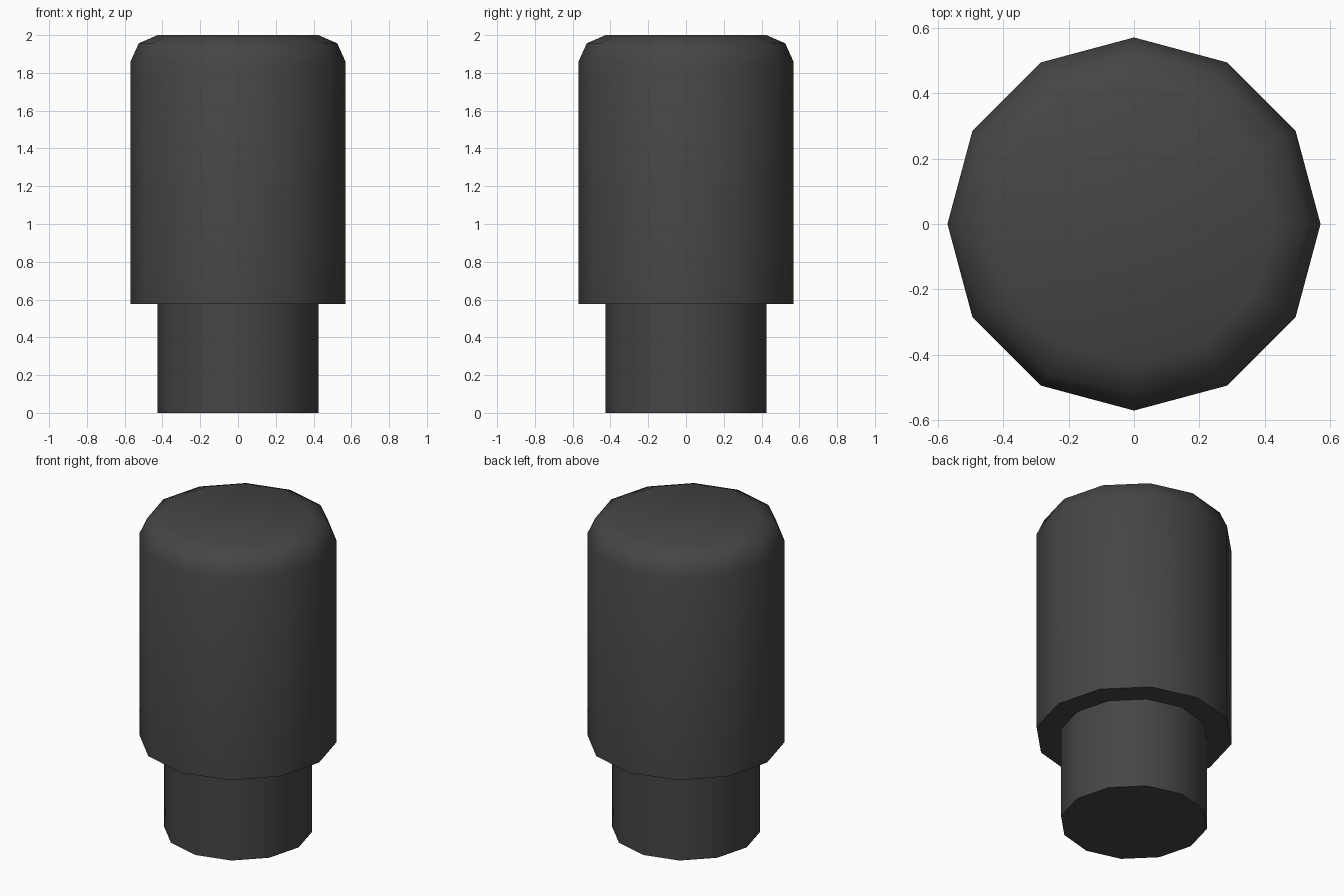
import bpy, bmesh, math

if "Cube" in bpy.data.objects:
    bpy.data.objects.remove(bpy.data.objects["Cube"])

SIDES = 12

mat = bpy.data.materials.new("dark grey")
mat.diffuse_color = (0.06, 0.06, 0.06, 1)
mat.use_nodes = True
mat.node_tree.nodes["Principled BSDF"].inputs["Base Color"].default_value = mat.diffuse_color


def lathe(name, profile):
    """Closed solid of revolution from (radius, height) points."""
    bm = bmesh.new()
    rings = [[bm.verts.new((r * math.cos(2 * math.pi * i / SIDES),
                            r * math.sin(2 * math.pi * i / SIDES), z))
              for i in range(SIDES)] for r, z in profile]
    for a, b in zip(rings, rings[1:]):
        for i in range(SIDES):
            j = (i + 1) % SIDES
            bm.faces.new((a[i], a[j], b[j], b[i]))
    bm.faces.new(rings[0][::-1])
    bm.faces.new(rings[-1])
    bm.normal_update()
    mesh = bpy.data.meshes.new(name)
    bm.to_mesh(mesh)
    bm.free()
    mesh.materials.append(mat)
    ob = bpy.data.objects.new(name, mesh)
    bpy.context.collection.objects.link(ob)
    bpy.ops.object.select_all(action='DESELECT')
    ob.select_set(True)
    bpy.context.view_layer.objects.active = ob
    bpy.ops.object.shade_smooth_by_angle(angle=math.radians(50))


# One stepped body: narrow stem, wide head, rounded top
lathe("stepped_peg", [(0.427, 0), (0.427, 0.577), (0.57, 0.577),
                      (0.57, 1.858), (0.525, 1.957), (0.425, 2.0)])
